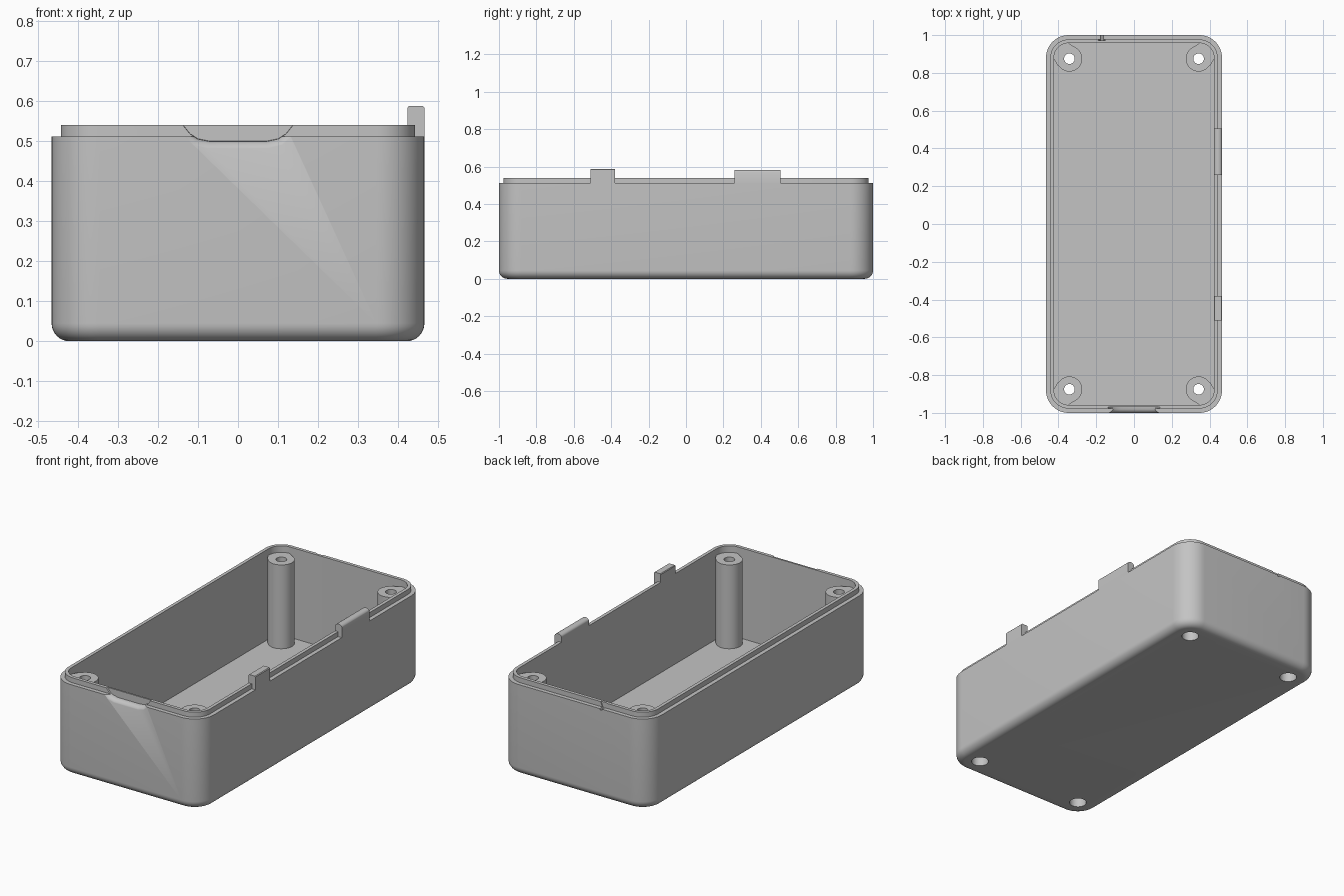
import bpy, bmesh, math

if "Cube" in bpy.data.objects:
    bpy.data.objects.remove(bpy.data.objects["Cube"])

grey = bpy.data.materials.new("plain_grey")
grey.diffuse_color = (0.55, 0.55, 0.55, 1)
grey.use_nodes = True
grey.node_tree.nodes["Principled BSDF"].inputs["Base Color"].default_value = grey.diffuse_color


def finish(name, bm, smooth=True):
    bmesh.ops.recalc_face_normals(bm, faces=bm.faces)
    me = bpy.data.meshes.new(name)
    bm.to_mesh(me)
    bm.free()
    me.materials.append(grey)
    ob = bpy.data.objects.new(name, me)
    bpy.context.collection.objects.link(ob)
    return ob


def loft(name, rings, closed=False):
    """Skin matching point rings; cap the ends."""
    bm = bmesh.new()
    vs = [[bm.verts.new(p) for p in ring] for ring in rings]
    n = len(vs[0])
    for a, b in zip(vs, vs[1:]):
        for i in range(n):
            j = (i + 1) % n
            bm.faces.new((a[i], a[j], b[j], b[i]))
    bm.faces.new(vs[0])
    bm.faces.new(vs[-1])
    return finish(name, bm)


def rounded(hx, hy, r, z, seg=12):
    """Rounded rectangle ring at height z."""
    pts = []
    for k, (sx, sy) in enumerate([(1, 1), (-1, 1), (-1, -1), (1, -1)]):
        for i in range(seg + 1):
            a = (k + i / seg) * math.pi / 2
            pts.append((sx * (hx - r) + r * math.cos(a),
                        sy * (hy - r) + r * math.sin(a), z))
    return pts


def circle(cx, cy, r, z, n=40):
    return [(cx + r * math.cos(2 * math.pi * i / n),
             cy + r * math.sin(2 * math.pi * i / n), z) for i in range(n)]


def boolean(ob, other, op):
    m = ob.modifiers.new(op.lower(), 'BOOLEAN')
    m.operation, m.solver, m.object = op, 'EXACT', other
    bpy.context.view_layer.objects.active = ob
    bpy.ops.object.modifier_apply(modifier=m.name)
    bpy.data.objects.remove(other)


# Case: rounded foot, wall, ledge, lip, then the inside down to the floor
HX, HY, R, F = 0.466, 1.0, 0.12, 0.045
rings = []
for i in range(9):
    a = i / 8 * math.pi / 2
    d = F * (1 - math.sin(a))
    rings.append(rounded(HX - d, HY - d, R - d, F * (1 - math.cos(a))))
for d, z in [(0, 0.512), (0.023, 0.512), (0.023, 0.54), (0.042, 0.54), (0.042, 0.03)]:
    rings.append(rounded(HX - d, HY - d, R - d, z))
case = loft("case", rings)

# Screw posts with a web towards each corner
PX, PY, PR, PT = 0.342, 0.875, 0.068, 0.503
for sx in (1, -1):
    for sy in (1, -1):
        web = [(0.36, 0.81), (0.405, 0.84), (0.43, 0.885), (0.436, 0.91), (0.41, 0.95),
               (0.375, 0.965), (0.35, 0.96), (0.295, 0.925), (0.32, 0.87)]
        boolean(case, loft("web", [[(sx * x, sy * y, z) for x, y in web] for z in (0.02, PT)]), 'UNION')
        boolean(case, loft("post", [circle(sx * PX, sy * PY, PR, z) for z in (0.02, PT)]), 'UNION')
# Screw holes, wide from below and narrow at the top
for sx in (1, -1):
    for sy in (1, -1):
        x, y = sx * PX, sy * PY
        hole = loft("hole", [circle(x, y, r, z) for r, z in
                             [(0.045, -0.05), (0.045, 0.4), (0.028, 0.4), (0.028, 0.6)]])
        boolean(case, hole, 'DIFFERENCE')


# Finger scoop in the front wall, rounding outwards
def scoop(y, drop, grow):
    half = [(0.15 + grow, 0.58), (0.137 + grow, 0.54), (0.12 + grow, 0.519 - drop * 0.5),
            (0.1 + grow, 0.506 - drop * 0.85), (0.07 + grow * 0.5, 0.5 - drop)]
    return [(x, y, z) for x, z in half] + [(-x, y, z) for x, z in reversed(half)]


boolean(case, loft("scoop", [scoop(-0.968, 0, 0), scoop(-0.982, 0.001, 0.001),
                             scoop(-0.992, 0.006, 0.004), scoop(-0.998, 0.014, 0.009),
                             scoop(-1.002, 0.022, 0.014)]), 'DIFFERENCE')

# Small nick in the back rim
nick = [(-0.20, 0.56), (-0.185, 0.53), (-0.175, 0.505), (-0.165, 0.505), (-0.155, 0.53), (-0.14, 0.56)]
boolean(case, loft("nick", [[(x, y, z) for x, z in nick] for y in (0.972, 1.02)]), 'DIFFERENCE')


# Catches standing on the right ledge
def catch(name, y0, y1, profile):
    return loft(name, [[(x, y, z) for x, z in profile] for y in (y0, y1)])


square = [(0.424, 0.505), (0.466, 0.505), (0.466, 0.584), (0.462, 0.588), (0.427, 0.588), (0.424, 0.584)]
bead = [(0.424, 0.505), (0.466, 0.505), (0.466, 0.57)]
bead += [(0.445 + 0.021 * math.cos(a), 0.568 + 0.015 * math.sin(a))
         for a in [math.pi * i / 10 for i in range(1, 10)]] + [(0.424, 0.568)]
small = catch("small_catch", -0.51, -0.38, square)
long = catch("long_catch", 0.26, 0.505, bead)

# Smooth curves, sharp edges
for ob in (case, small, long):
    bpy.ops.object.select_all(action='DESELECT')
    ob.select_set(True)
    bpy.context.view_layer.objects.active = ob
    bpy.ops.object.shade_smooth_by_angle(angle=math.radians(30))
